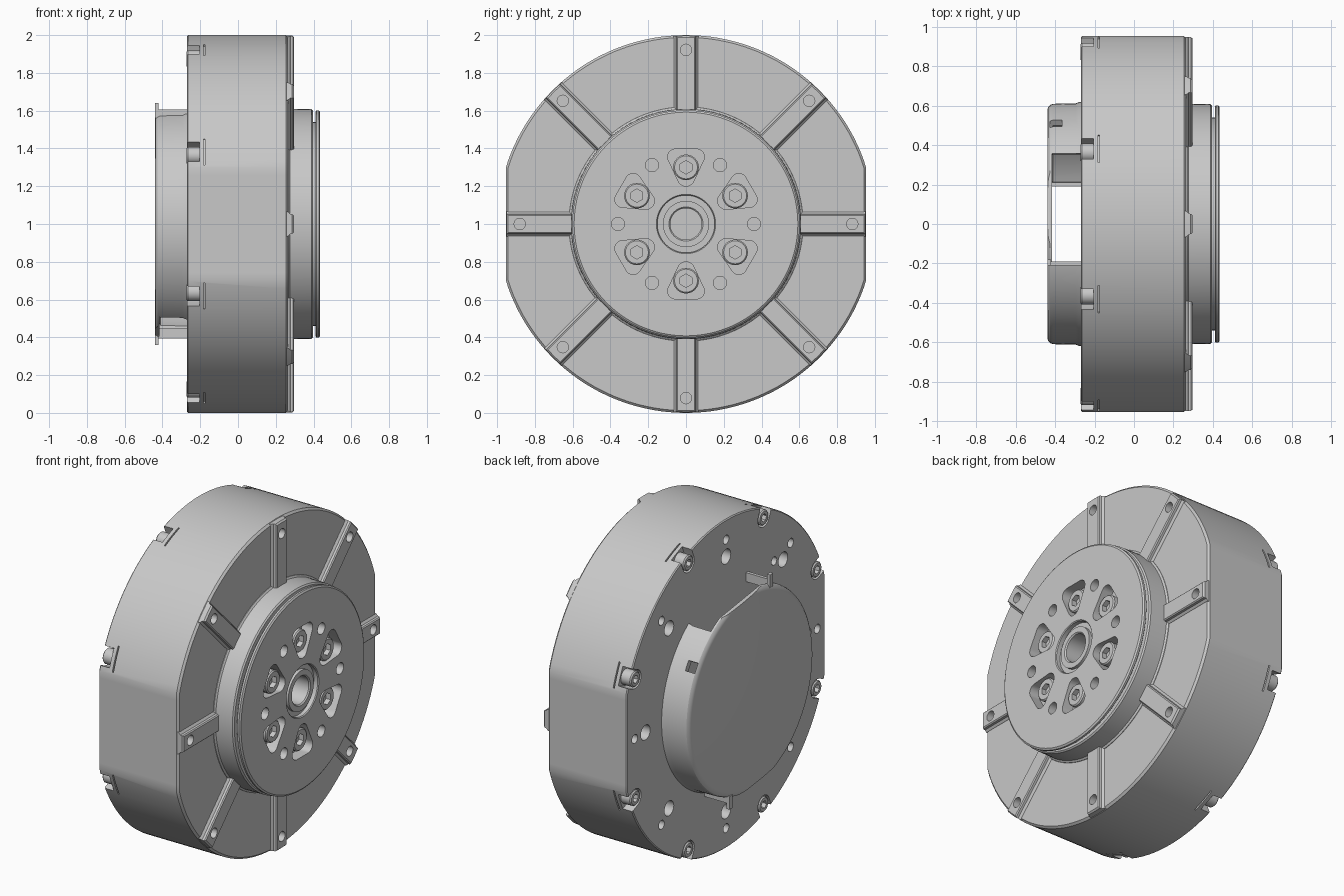
import bpy, bmesh
from math import sin, cos, pi, radians
from mathutils import Vector

old = bpy.data.objects.get("Cube")
if old:
    bpy.data.objects.remove(old, do_unlink=True)

GREY = (0.58, 0.58, 0.58, 1)
metal = bpy.data.materials.new("machined_grey")
metal.use_nodes = True
metal.diffuse_color = GREY
for node in metal.node_tree.nodes:
    if node.type == 'BSDF_PRINCIPLED':
        node.inputs["Base Color"].default_value = GREY

EIGHTHS = [radians(45 * i) for i in range(8)]
BOLTS = [a + radians(22.5) for a in EIGHTHS]
SIXTHS = [radians(60 * i) for i in range(6)]


def pt(x, r, a, t=0):
    """Point at axial x, radius r along angle a, tangential offset t."""
    return Vector((x, r * cos(a) - t * sin(a), 1 + r * sin(a) + t * cos(a)))


def loft(bm, rings, capped=True):
    rows = [[bm.verts.new(p) for p in ring] for ring in rings]
    n = len(rows[0])
    for lo, hi in zip(rows, rows[1:]):
        for i in range(n):
            j = (i + 1) % n
            bm.faces.new((lo[i], lo[j], hi[j], hi[i]))
    if capped:
        bm.faces.new(rows[0])
        bm.faces.new(rows[-1])


def disc(x, r, a, rad, n=24):
    return [pt(x, r + rad * cos(2 * pi * i / n), a, rad * sin(2 * pi * i / n)) for i in range(n)]


def hexagon(x, r, a, rad):
    ring = []
    for i in range(24):
        ang = radians(15 * i)
        k = rad * cos(pi / 6) / cos(ang % (pi / 3) - pi / 6)
        ring.append(pt(x, r + k * cos(ang), a, k * sin(ang)))
    return ring


def hole(bm, r, a, rad, x0, x1):
    loft(bm, [disc(x, r, a, rad) for x in (x0, x1)])


def block(bm, x0, x1, r0, r1, a, t0, t1):
    loft(bm, [[pt(x, r0, a, t0), pt(x, r1, a, t0), pt(x, r1, a, t1), pt(x, r0, a, t1)]
              for x in (x0, x1)])


def screw(bm, r, a, rad, base, top):
    """Cap screw with a hexagonal socket."""
    d = 1 if top > base else -1
    loft(bm, [disc(base, r, a, rad), disc(top - d * 0.007, r, a, rad),
              disc(top, r, a, rad - 0.007), hexagon(top, r, a, rad * 0.52),
              hexagon(top - d * 0.03, r, a, rad * 0.52)])


def outline(x, s=1.0, n=144):
    """Round housing section with a flat on either side."""
    ring = []
    for i in range(n):
        a = 2 * pi * i / n
        ring.append(Vector((x, s * max(-0.953, min(0.953, cos(a))), 1 + s * sin(a))))
    return ring


def lathe(bm, profile, n=120):
    rings = [[pt(x, r, 2 * pi * i / n) for i in range(n)] for x, r in profile]
    loft(bm, rings, capped=False)
    bmesh.ops.remove_doubles(bm, verts=bm.verts, dist=1e-5)


def make(name, bm):
    bmesh.ops.recalc_face_normals(bm, faces=bm.faces)
    mesh = bpy.data.meshes.new(name)
    bm.to_mesh(mesh)
    bm.free()
    mesh.materials.append(metal)
    ob = bpy.data.objects.new(name, mesh)
    bpy.context.collection.objects.link(ob)
    return ob


def boolean(ob, bm, mode='DIFFERENCE'):
    cutter = make("cutter", bm)
    cutter.hide_render = True
    mod = ob.modifiers.new("cut", 'BOOLEAN')
    mod.operation, mod.solver, mod.object = mode, 'EXACT', cutter
    bpy.context.view_layer.update()
    done = bpy.data.meshes.new_from_object(ob.evaluated_get(bpy.context.evaluated_depsgraph_get()))
    ob.modifiers.clear()
    ob.data = done
    bpy.data.objects.remove(cutter, do_unlink=True)


# Main housing
bm = bmesh.new()
loft(bm, [outline(-0.27, 0.994), outline(-0.264), outline(0.253), outline(0.265, 0.988)])
housing = make("housing", bm)

# Raised ribs on the output side, trimmed to the housing outline
bm = bmesh.new()
for a in EIGHTHS:
    section = [(0.25, -0.068), (0.267, -0.064), (0.277, -0.053), (0.29, -0.051), (0.296, -0.045)]
    section += [(x, -t) for x, t in reversed(section)]
    loft(bm, [[pt(x, r, a, t) for x, t in section] for r in (0.55, 1.1)])
ribs = make("face_ribs", bm)
bm = bmesh.new()
loft(bm, [outline(0.2, 0.997), outline(0.287, 0.997), outline(0.3, 0.985)])
boolean(ribs, bm, 'INTERSECT')

# Threaded holes through the ribs
for ob in (housing, ribs):
    bm = bmesh.new()
    for a in EIGHTHS:
        hole(bm, 0.88 if abs(sin(a)) < 0.1 else 0.922, a, 0.03, 0.19, 0.35)
    boolean(ob, bm)

# Rear bolt notches, rear holes and rim grooves
bm = bmesh.new()
for a in BOLTS:
    shape = [(0.945 + 0.056 * cos(b), 0.056 * sin(b))
             for b in [pi / 2 + pi * i / 12 for i in range(13)]]
    shape += [(1.1, -0.056), (1.1, 0.056)]
    loft(bm, [[pt(x, r, a, t) for r, t in shape] for x in (-0.3, -0.205)])
    block(bm, -0.182, -0.174, 0.985, 1.1, a, -0.075, 0.075)
for a in EIGHTHS:
    hole(bm, 0.775, a, 0.045, -0.3, -0.2)
    hole(bm, 0.878, a, 0.027, -0.3, -0.2)
hole(bm, 0.735, radians(129), 0.025, -0.3, -0.2)
boolean(housing, bm)

# Rear housing bolts
bm = bmesh.new()
for a in BOLTS:
    screw(bm, 0.945, a, 0.047, -0.2, -0.272)
bolts = make("housing_bolts", bm)

# Output hub with a seal groove and a stepped centre bore
bm = bmesh.new()
lathe(bm, [(0.25, 0), (0.25, 0.622), (0.268, 0.62), (0.276, 0.61), (0.388, 0.608),
           (0.396, 0.6), (0.396, 0.54), (0.411, 0.54), (0.411, 0.596), (0.416, 0.602),
           (0.428, 0.602), (0.435, 0.592), (0.435, 0.157), (0.43, 0.152), (0.405, 0.152),
           (0.405, 0.122), (0.425, 0.122), (0.425, 0.09), (0.418, 0.083), (0.3, 0.083), (0.3, 0)])
hub = make("output_hub", bm)
bm = bmesh.new()
for a in SIXTHS:
    hole(bm, 0.36, a, 0.035, 0.35, 0.5)
    # Rounded triangular screw pocket, wider towards the outside
    shape = []
    for r, t, rad, start, span in ((0.355, 0.055, 0.042, -5, 115),
                                   (0.245, 0, 0.045, 110, 140),
                                   (0.355, -0.055, 0.042, 250, 115)):
        for i in range(9):
            b = radians(start + span * i / 8)
            shape.append((r + rad * cos(b), t + rad * sin(b)))
    loft(bm, [[pt(x, r, a + pi / 6, t) for r, t in shape] for x in (0.365, 0.5)])
boolean(hub, bm)

bm = bmesh.new()
for a in SIXTHS:
    screw(bm, 0.3, a + pi / 6, 0.068, 0.36, 0.42)
hub_screws = make("hub_screws", bm)

# Hollow rear cap with two opposite cable openings
bm = bmesh.new()
lathe(bm, [(-0.44, 0), (-0.44, 0.575), (-0.436, 0.592), (-0.426, 0.604), (-0.41, 0.61),
           (-0.295, 0.612), (-0.28, 0.618), (-0.26, 0.622), (-0.26, 0.58), (-0.41, 0.578),
           (-0.418, 0.56), (-0.418, 0)])
cap = make("rear_cap", bm)
OPENINGS = [radians(82), radians(262)]
bm = bmesh.new()
for a in OPENINGS:
    block(bm, -0.416, -0.2, 0.35, 0.8, a, -0.285, 0.285)
boolean(cap, bm)
bm = bmesh.new()
for a in OPENINGS:
    block(bm, -0.5, -0.2, 0.575, 0.8, a, -0.27, 0.27)
# Small side notch
block(bm, -0.425, -0.365, 0.5, 0.7, radians(33), -0.03, 0.03)
boolean(cap, bm)

# Raised lips at the opening ends
bm = bmesh.new()
for k in (0, pi):
    block(bm, -0.44, -0.42, 0.56, 0.64, pi / 2 + k, 0.18, 0.21)
    block(bm, -0.42, -0.26, 0.55, 0.605, pi / 2 + k, 0.19, 0.21)
lips = make("opening_lips", bm)

# Smooth curved faces, keep edges crisp
for ob in (housing, ribs, bolts, hub, hub_screws, cap, lips):
    bpy.ops.object.select_all(action='DESELECT')
    ob.select_set(True)
    bpy.context.view_layer.objects.active = ob
    bpy.ops.object.shade_smooth_by_angle(angle=radians(28))
